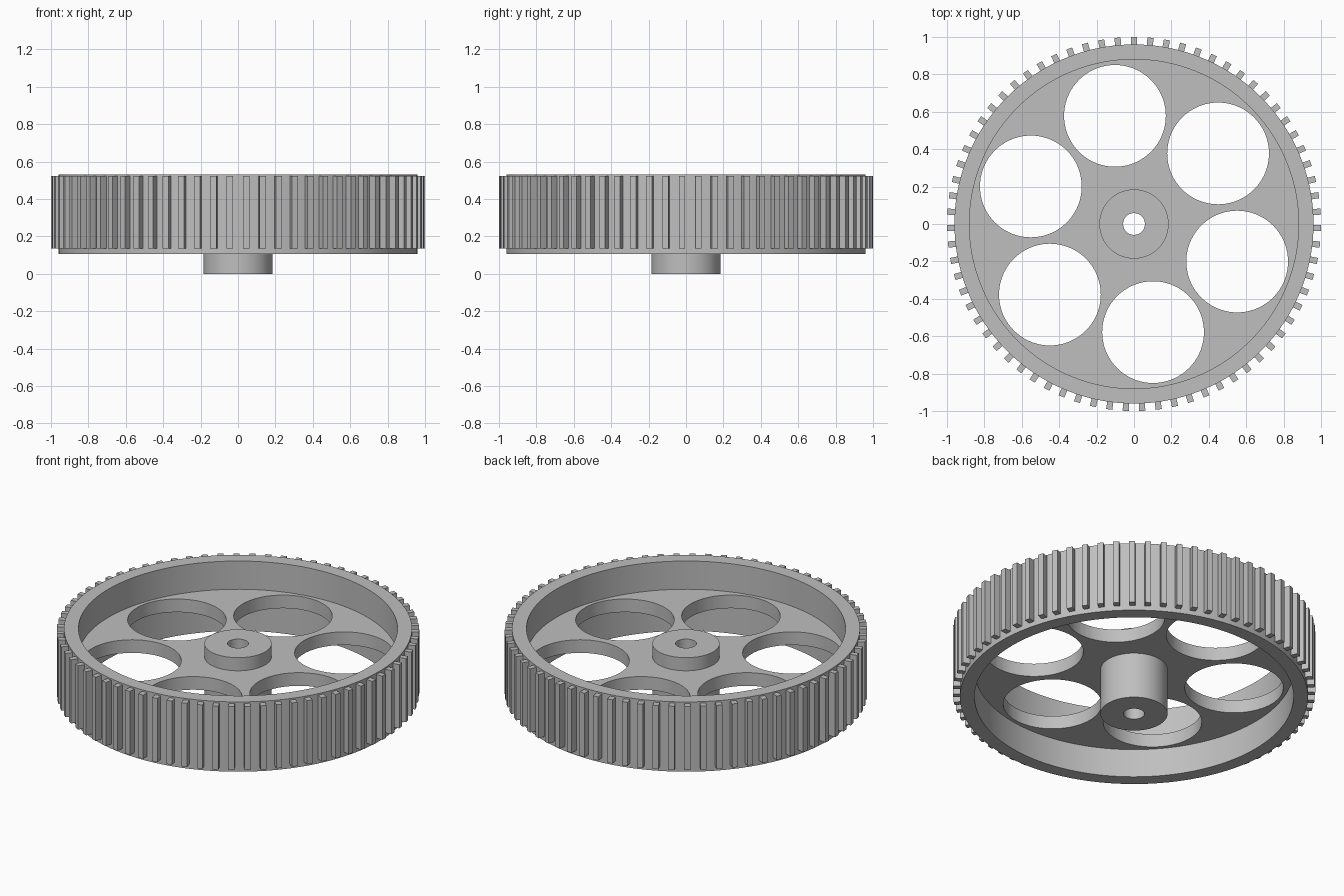
import bpy, bmesh
from math import radians, pi, cos, sin
from mathutils import Matrix, Vector

if "Cube" in bpy.data.objects:
    bpy.data.objects.remove(bpy.data.objects["Cube"])

TEETH = 71
BORE, HUB, RIM_IN, RIM_OUT, TIP = 0.058, 0.185, 0.88, 0.96, 1.0
RIM_Z = (0.107, 0.532)
WEB_Z = (0.28, 0.36)
HUB_Z = (0.0, 0.44)
TOOTH_Z = (0.135, 0.523)
HOLES, HOLE_R, HOLE_ORBIT, HOLE_START = 6, 0.272, 0.587, radians(40)

grey = bpy.data.materials.new("plain_grey")
grey.use_nodes = True
grey.diffuse_color = (0.52, 0.52, 0.52, 1)
grey.node_tree.nodes["Principled BSDF"].inputs["Base Color"].default_value = grey.diffuse_color


def make_object(name, bm):
    bmesh.ops.recalc_face_normals(bm, faces=bm.faces)
    mesh = bpy.data.meshes.new(name)
    bm.to_mesh(mesh)
    bm.free()
    mesh.materials.append(grey)
    obj = bpy.data.objects.new(name, mesh)
    bpy.context.collection.objects.link(obj)
    return obj


def lathe(name, profile, steps):
    """Revolve a closed (radius, height) profile around z."""
    bm = bmesh.new()
    rings = []
    for i in range(steps):
        a = 2 * pi * i / steps
        rings.append([bm.verts.new((r * cos(a), r * sin(a), z)) for r, z in profile])
    for i in range(steps):
        here, there = rings[i], rings[(i + 1) % steps]
        for j in range(len(profile)):
            k = (j + 1) % len(profile)
            bm.faces.new((here[j], there[j], there[k], here[k]))
    return make_object(name, bm)


# Wheel body: hub, web and rim in one revolved section
body = lathe("wheel_body", [
    (BORE, HUB_Z[0]), (HUB, HUB_Z[0]), (HUB, WEB_Z[0]), (RIM_IN, WEB_Z[0]),
    (RIM_IN, RIM_Z[0]), (RIM_OUT, RIM_Z[0]), (RIM_OUT, RIM_Z[1]), (RIM_IN, RIM_Z[1]),
    (RIM_IN, WEB_Z[1]), (HUB, WEB_Z[1]), (HUB, HUB_Z[1]), (BORE, HUB_Z[1]),
], 2 * TEETH)

# Round lightening holes through the web
bm = bmesh.new()
for i in range(HOLES):
    a = HOLE_START + 2 * pi * i / HOLES
    spot = Vector((HOLE_ORBIT * cos(a), HOLE_ORBIT * sin(a), sum(WEB_Z) / 2))
    bmesh.ops.create_cone(bm, cap_ends=True, segments=72, radius1=HOLE_R, radius2=HOLE_R,
                          depth=0.3, matrix=Matrix.Translation(spot))
cutter = make_object("hole_cutter", bm)
cutter.hide_render = True
cut = body.modifiers.new("holes", 'BOOLEAN')
cut.operation = 'DIFFERENCE'
cut.solver = 'EXACT'
cut.object = cutter
bpy.context.view_layer.objects.active = body
bpy.ops.object.modifier_apply(modifier=cut.name)
bpy.data.objects.remove(cutter)

# Straight teeth around the rim, one pointing to the back
bm = bmesh.new()
root = RIM_OUT - 0.004
size = Matrix.Diagonal((TIP - root, 0.033, TOOTH_Z[1] - TOOTH_Z[0], 1))
place = Matrix.Translation(((TIP + root) / 2, 0, sum(TOOTH_Z) / 2))
for i in range(TEETH):
    turn = Matrix.Rotation(pi / 2 + 2 * pi * i / TEETH, 4, 'Z')
    bmesh.ops.create_cube(bm, size=1, matrix=turn @ place @ size)
make_object("rim_teeth", bm)

# Smooth curved walls, crisp edges
bpy.ops.object.select_all(action='DESELECT')
body.select_set(True)
bpy.context.view_layer.objects.active = body
bpy.ops.object.shade_smooth_by_angle(angle=radians(30))
